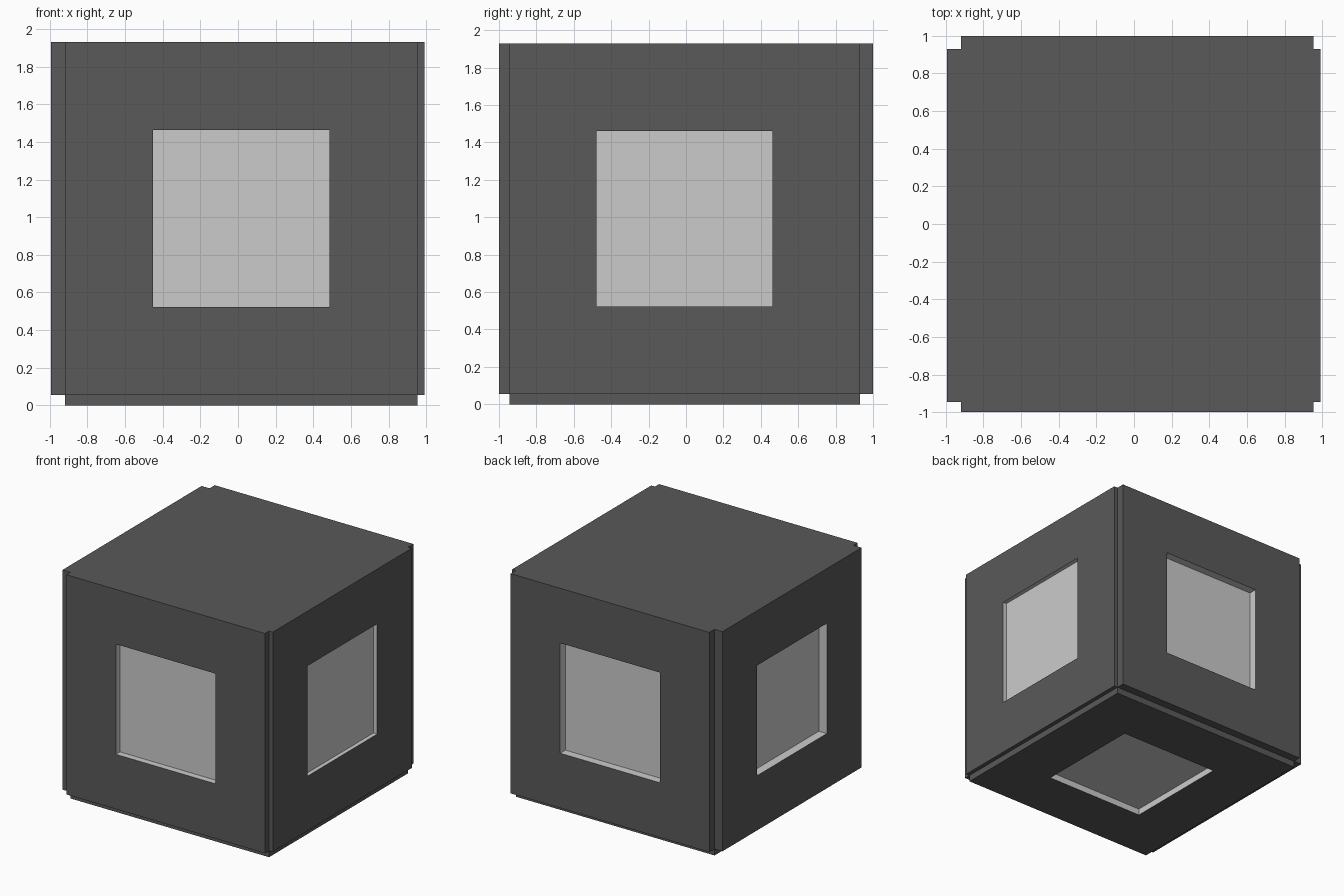
import bpy, bmesh
from mathutils import Vector

if "Cube" in bpy.data.objects:
    bpy.data.objects.remove(bpy.data.objects["Cube"])

# Core block limits, how far each framed side stands out, and frame width
LOW, HIGH = Vector((-0.92, -0.945, 0.055)), Vector((0.955, 0.93, 1.93))
DEPTHS = {(-1, 0, 0): 0.075, (1, 0, 0): 0.035,
          (0, -1, 0): 0.055, (0, 1, 0): 0.07, (0, 0, -1): 0.055}
FRAME_WIDTH = 0.4675


def material(name, value):
    mat = bpy.data.materials.new(name)
    mat.diffuse_color = (value, value, value, 1)
    mat.use_nodes = True
    mat.node_tree.nodes["Principled BSDF"].inputs["Base Color"].default_value = mat.diffuse_color
    return mat


# Core block
bm = bmesh.new()
bmesh.ops.create_cube(bm, size=1)
for v in bm.verts:
    v.co = (LOW + HIGH) / 2 + Vector(a * b for a, b in zip(v.co, HIGH - LOW))
bm.normal_update()

# Raised square frame around a light recessed pane on every side but the top
sides = [(f, Vector(n), d) for n, d in DEPTHS.items()
         for f in bm.faces if f.normal.dot(Vector(n)) > 0.9]
for pane, normal, depth in sides:
    ring = bmesh.ops.inset_region(bm, faces=[pane], thickness=FRAME_WIDTH,
                                  use_even_offset=True, use_boundary=True)["faces"]
    pane.material_index = 1
    out = bmesh.ops.extrude_face_region(bm, geom=ring)["geom"]
    bmesh.ops.delete(bm, geom=[f for f in ring if f.is_valid], context='FACES_ONLY')
    bmesh.ops.translate(bm, vec=normal * depth,
                        verts=[g for g in out if isinstance(g, bmesh.types.BMVert)])
bmesh.ops.recalc_face_normals(bm, faces=bm.faces)

mesh = bpy.data.meshes.new("framed_cube")
bm.to_mesh(mesh)
bm.free()
mesh.materials.append(material("dark_frame", 0.1))
mesh.materials.append(material("light_pane", 0.8))
bpy.context.collection.objects.link(bpy.data.objects.new("framed_cube", mesh))
